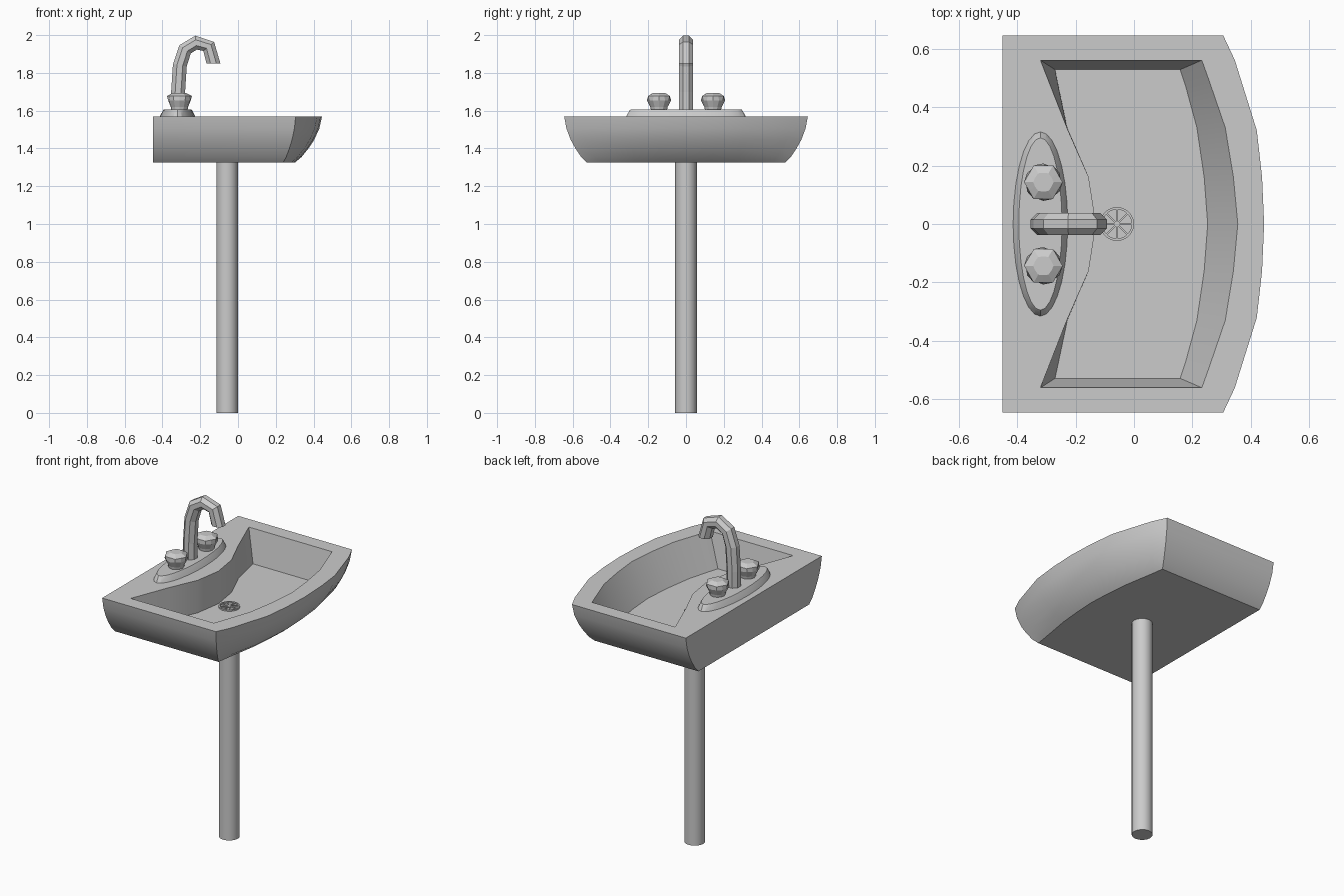
import bpy, bmesh, math
from mathutils import Vector

if "Cube" in bpy.data.objects:
    bpy.data.objects.remove(bpy.data.objects["Cube"])


def make(name, rings, cap_start=True, cap_end=True, smooth=None):
    """Skin a list of equal-length closed rings into one object."""
    bm = bmesh.new()
    loops = [[bm.verts.new(p) for p in r] for r in rings]
    n = len(loops[0])
    for a, b in zip(loops, loops[1:]):
        for i in range(n):
            j = (i + 1) % n
            bm.faces.new((a[i], a[j], b[j], b[i]))
    if cap_start:
        bm.faces.new(loops[0][::-1])
    if cap_end:
        bm.faces.new(loops[-1])
    bmesh.ops.recalc_face_normals(bm, faces=bm.faces)
    me = bpy.data.meshes.new(name)
    bm.to_mesh(me)
    bm.free()
    ob = bpy.data.objects.new(name, me)
    bpy.context.collection.objects.link(ob)
    if smooth:
        bpy.ops.object.select_all(action='DESELECT')
        ob.select_set(True)
        bpy.context.view_layer.objects.active = ob
        bpy.ops.object.shade_smooth_by_angle(angle=math.radians(smooth))
    return ob


def mirrored(half):
    """Close a half outline (y >= 0, ends on the axis) across y = 0."""
    return half + [(p[0], -p[1]) + tuple(p[2:]) for p in half[-2:0:-1]]


def ellipse(cx, cy, z, rx, ry, n):
    return [(cx + rx * math.cos(2 * math.pi * i / n),
             cy + ry * math.sin(2 * math.pi * i / n), z) for i in range(n)]


# Basin: outline points are x, y, and how much the front tucks under
outer = mirrored([(-.45, 0, 0), (-.45, .16, 0), (-.45, .33, 0), (-.45, .645, 0),
                  (.305, .645, .55), (.345, .56, .8), (.42, .32, 1.15),
                  (.438, .16, 1.2), (.445, 0, 1.2)])
rim = mirrored([(-.13, 0), (-.155, .16), (-.23, .33), (-.32, .56),
                (.232, .56), (.257, .49), (.312, .33), (.34, .16), (.355, 0)])
floor = mirrored([(-.13, 0), (-.155, .16), (-.228, .33), (-.27, .528),
                  (.158, .528), (.177, .47), (.215, .33), (.24, .16), (.252, 0)])
rings = []
for inset, z in [(.12, 1.325), (.09, 1.355), (.06, 1.4), (.035, 1.445),
                 (.012, 1.505), (0, 1.57)]:
    rings.append([(x - inset * w, y * (1 - inset / .645), z) for x, y, w in outer])
rings.append([(x, y, 1.57) for x, y in rim])
rings.append([(x, y, 1.375) for x, y in floor])
make("basin", rings, smooth=30)

# Pedestal pole
make("pedestal_pole", [ellipse(-.058, 0, z, .057, .057, 16) for z in (0, 1.33)], smooth=40)

# Oval tap plate
make("tap_plate", [ellipse(-.32, 0, z, rx, ry, 28) for z, rx, ry in
                   [(1.565, .096, .318), (1.6, .078, .3), (1.605, .074, .295)]], smooth=25)

# Spout: eight-sided tube swept along a hooked path
path = [Vector((x, 0, z)) for x, z in [(-.317, 1.6), (-.317, 1.7), (-.308, 1.84),
        (-.28, 1.925), (-.222, 1.96), (-.155, 1.94), (-.13, 1.85)]]
tube = []
for i, p in enumerate(path):
    t = path[min(i + 1, len(path) - 1)] - path[max(i - 1, 0)]
    if i == len(path) - 1:
        t = Vector((0, 0, -1))
    t.normalize()
    side = Vector((0, 1, 0))
    up = side.cross(t)
    tube.append([p + .04 * (math.cos(a) * side + math.sin(a) * up)
                 for a in (math.pi * (k + .5) / 4 for k in range(8))])
make("spout", tube)


# Faceted tap knobs
def lobed(cy, z, r_out, r_in):
    return [(-.31 + r * math.cos(a), cy + r * math.sin(a), z) for r, a in
            ((r_in if k % 2 else r_out, math.pi * k / 6) for k in range(12))]


for label, cy in (("left", .143), ("right", -.143)):
    make(label + "_knob", [lobed(cy, 1.6, .042, .042), lobed(cy, 1.62, .046, .046),
                           lobed(cy, 1.655, .06, .064), lobed(cy, 1.678, .066, .057),
                           lobed(cy, 1.694, .035, .032)])

# Drain grate: ring and four crossing bars
c = Vector((-.058, 0, 0))
make("drain_ring", [ellipse(c.x, 0, z, r, r, 24) for r, z in
                    [(.058, 1.37), (.058, 1.383), (.05, 1.383), (.05, 1.37)]], False, False)
for k in range(4):
    a = math.pi * k / 4
    u, v = Vector((math.cos(a), math.sin(a), 0)), Vector((-math.sin(a), math.cos(a), 0))
    make("drain_bar_%d" % (k + 1),
         [[c + u * sx * .053 + v * sy * .003 + Vector((0, 0, z))
           for sx, sy in ((1, 1), (-1, 1), (-1, -1), (1, -1))] for z in (1.37, 1.382)])
